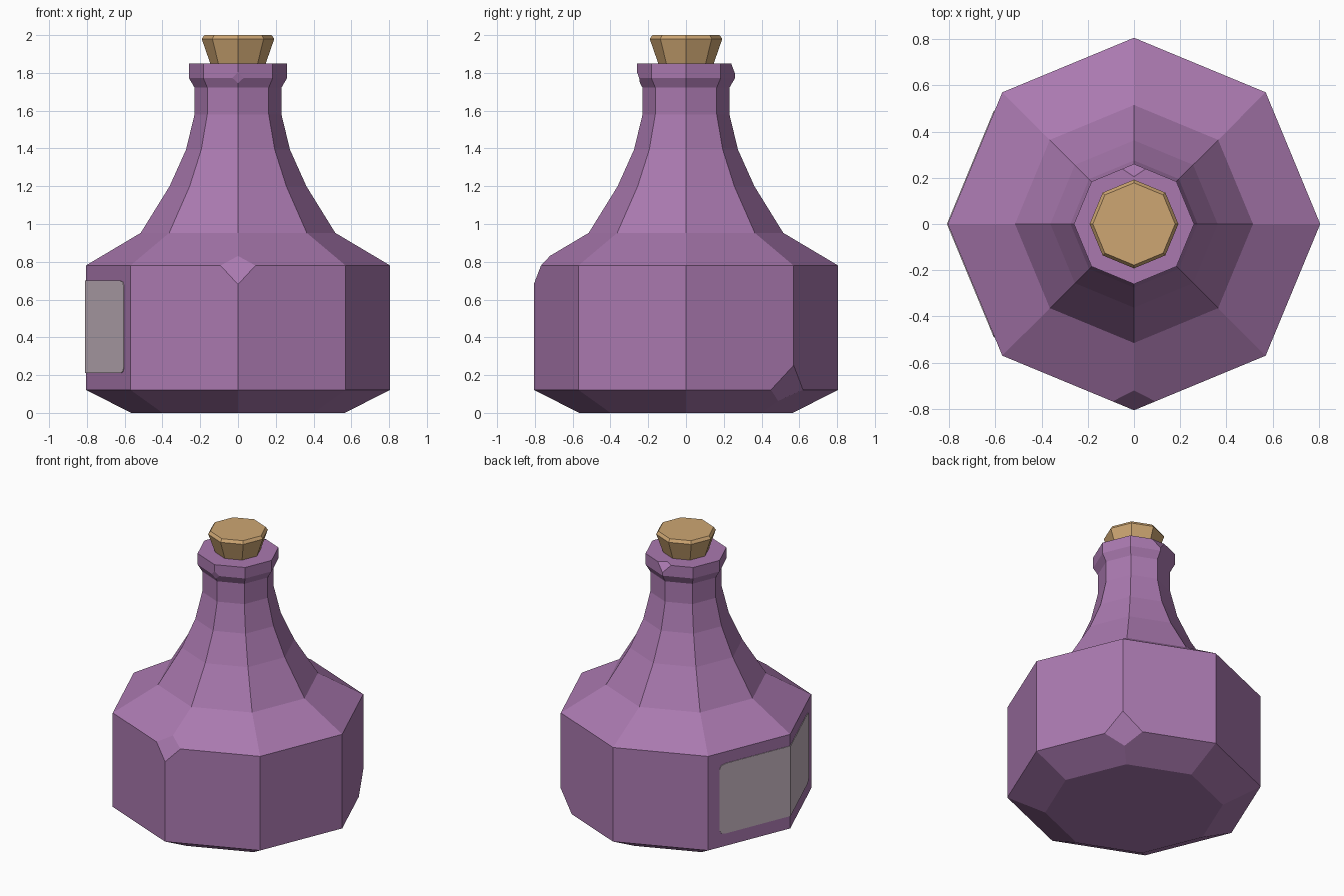
import bpy, bmesh, math
from mathutils import Vector

if "Cube" in bpy.data.objects:
    bpy.data.objects.remove(bpy.data.objects["Cube"])

SIDES = 8


def material(name, rgb):
    m = bpy.data.materials.new(name)
    m.diffuse_color = (*rgb, 1)
    m.use_nodes = True
    m.node_tree.nodes["Principled BSDF"].inputs["Base Color"].default_value = m.diffuse_color
    return m


purple = material("purple glass", (0.40, 0.19, 0.43))
tan = material("cork tan", (0.61, 0.38, 0.17))
paper = material("label grey", (0.58, 0.48, 0.54))


def finish(bm, name, mat):
    bmesh.ops.recalc_face_normals(bm, faces=bm.faces)
    me = bpy.data.meshes.new(name)
    bm.to_mesh(me)
    bm.free()
    me.materials.append(mat)
    ob = bpy.data.objects.new(name, me)
    bpy.context.collection.objects.link(ob)
    return ob


def corner(r, k, z):
    a = k * 2 * math.pi / SIDES
    return Vector((r * math.cos(a), r * math.sin(a), z))


def lathe(profile):
    """Closed octagonal solid from (radius, height) pairs."""
    bm = bmesh.new()
    rings = [[bm.verts.new(corner(r, k, z)) for k in range(SIDES)] for r, z in profile]
    for a, b in zip(rings, rings[1:]):
        for k in range(SIDES):
            n = (k + 1) % SIDES
            bm.faces.new((a[k], a[n], b[n], b[k]))
    bm.faces.new(rings[0][::-1])
    bm.faces.new(rings[-1])
    return bm


def chip(bm, point, size):
    """Knock one corner off."""
    v = min(bm.verts, key=lambda w: (w.co - point).length)
    bmesh.ops.bevel(bm, geom=[v], offset=size, offset_type='OFFSET',
                    segments=1, profile=0.5, affect='VERTICES')


# Bottle with chipped corners
R = 0.806
bottle = lathe([(0.565, 0), (R, 0.122), (R, 0.78), (0.515, 0.953), (0.362, 1.20),
                (0.275, 1.394), (0.23, 1.58), (0.23, 1.722), (0.26, 1.773),
                (0.26, 1.85), (0.147, 1.85)])
chip(bottle, corner(R, 6, 0.78), 0.10)
chip(bottle, corner(R, 1, 0.122), 0.13)
chip(bottle, corner(0.26, 6, 1.773), 0.032)
chip(bottle, corner(0.26, 2, 1.85), 0.055)
finish(bottle, "bottle", purple)

# Cork stopper
finish(lathe([(0.14, 1.83), (0.192, 1.98), (0.178, 2.0)]), "cork", tan)

# Label plate wrapped round the left corner
bm = bmesh.new()
Z0, Z1, END, CUT = 0.21, 0.70, 0.86, 0.03
for side in (3, 5):
    mid, far = corner(R + 0.004, 4, 0), corner(R + 0.004, side, 0)
    outline = [(0, Z0), (END - 0.08, Z0), (END - 0.02, Z0 + 0.008), (END, Z0 + CUT),
               (END, Z1 - CUT), (END - 0.02, Z1 - 0.008), (END - 0.08, Z1), (0, Z1)]
    bm.faces.new([bm.verts.new(mid.lerp(far, t) + Vector((0, 0, z))) for t, z in outline])
bmesh.ops.remove_doubles(bm, verts=bm.verts, dist=1e-4)
label = finish(bm, "label", paper)
# make sure the plate faces outward (-x)
if label.data.polygons[0].normal.x > 0:
    label.data.flip_normals()
solid = label.modifiers.new("thickness", 'SOLIDIFY')
solid.thickness = 0.006
solid.offset = -1
